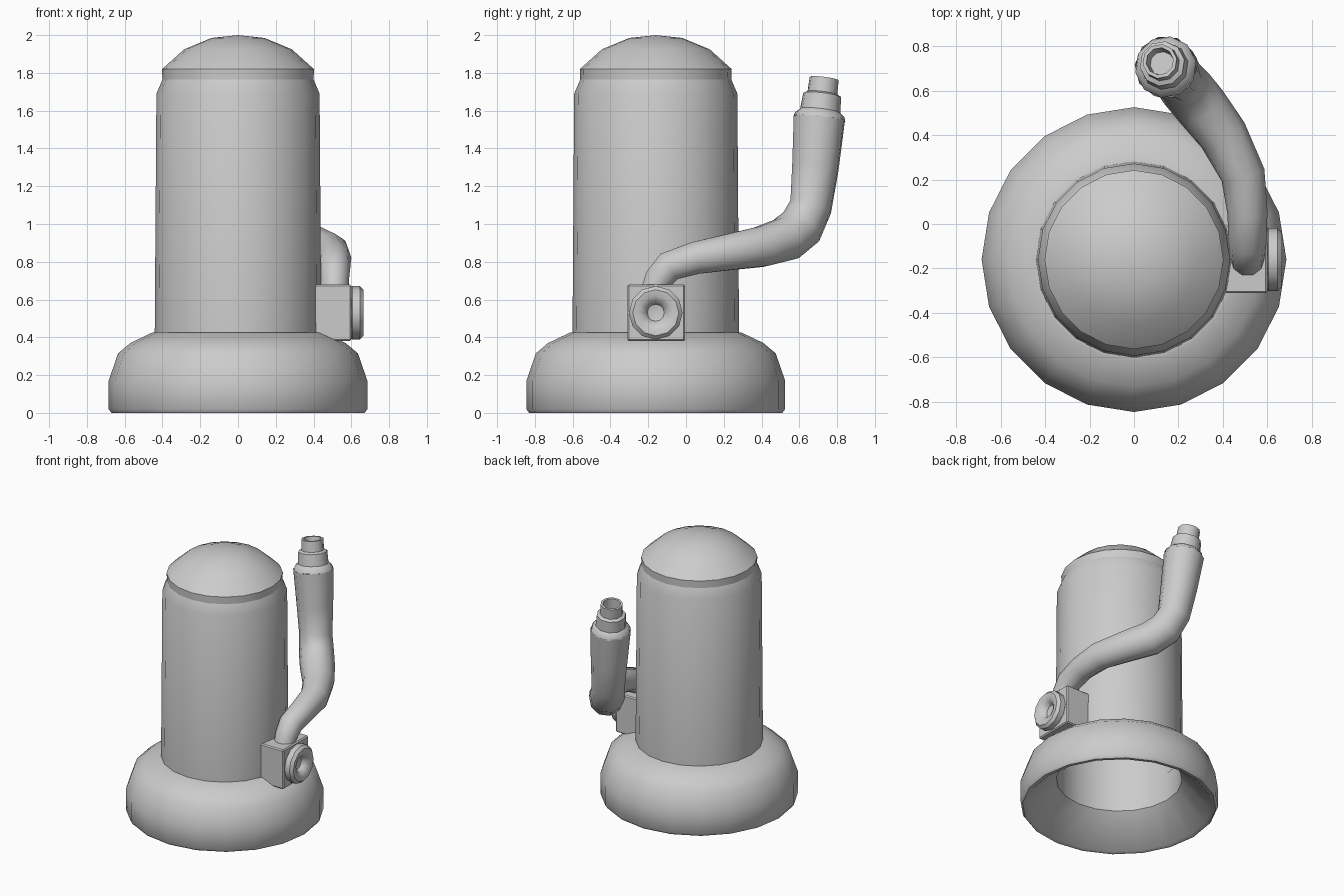
import bpy, bmesh, math
from mathutils import Vector, Matrix

if "Cube" in bpy.data.objects:
    bpy.data.objects.remove(bpy.data.objects["Cube"])


def finish(bm, name, angle=40, fix=False):
    if fix:
        bmesh.ops.recalc_face_normals(bm, faces=bm.faces[:])
    mesh = bpy.data.meshes.new(name)
    bm.to_mesh(mesh)
    bm.free()
    ob = bpy.data.objects.new(name, mesh)
    bpy.context.collection.objects.link(ob)
    bpy.ops.object.select_all(action='DESELECT')
    bpy.context.view_layer.objects.active = ob
    ob.select_set(True)
    bpy.ops.object.shade_smooth_by_angle(angle=math.radians(angle))
    return ob


def bridge(bm, a, b):
    n = len(a)
    for i in range(n):
        bm.faces.new((a[i], a[(i + 1) % n], b[(i + 1) % n], b[i]))


def lathe(name, profile, sides, matrix, closed=False, cap_end=False, angle=40):
    """Revolve (radius, height) points around the local z axis."""
    bm = bmesh.new()
    rings = []
    for r, h in profile:
        rings.append([bm.verts.new(matrix @ Vector((
            r * math.cos(math.tau * i / sides), r * math.sin(math.tau * i / sides), h)))
            for i in range(sides)])
    for a, b in zip(rings, rings[1:]):
        bridge(bm, a, b)
    if closed:
        bridge(bm, rings[-1], rings[0])
    if cap_end:
        centre = bm.verts.new(matrix @ Vector((0, 0, cap_end)))
        for i in range(sides):
            bm.faces.new((rings[-1][i], rings[-1][(i + 1) % sides], centre))
    return finish(bm, name, angle)


def tube(name, path, sides):
    """Sweep a circle along (x, y, z, radius) points."""
    bm = bmesh.new()
    pts = [Vector(p[:3]) for p in path]
    rings, side = [], Vector((1, 0, 0))
    for i, p in enumerate(pts):
        back = (p - pts[i - 1]).normalized() if i else Vector()
        ahead = (pts[i + 1] - p).normalized() if i + 1 < len(pts) else Vector()
        t = (back + ahead).normalized()
        side = (side - t * side.dot(t)).normalized()
        up = t.cross(side)
        r = path[i][3]
        rings.append([bm.verts.new(p + r * (side * math.cos(math.tau * k / sides)
                                            + up * math.sin(math.tau * k / sides)))
                      for k in range(sides)])
    for a, b in zip(rings, rings[1:]):
        bridge(bm, a, b)
    return finish(bm, name)


axis = Matrix.Translation((0, -0.16, 0))

# Flared base: hollow shell, open underneath
lathe("base_skirt", [(0.64, 0.005), (0.67, 0.0), (0.685, 0.02), (0.685, 0.17), (0.635, 0.315),
                     (0.57, 0.37), (0.455, 0.425), (0.435, 0.425), (0.435, 0.21)],
      20, axis, closed=True)

# Main cylinder with chamfered shoulder
lathe("tank_body", [(0.441, 0.41), (0.432, 1.69), (0.40, 1.765)], 20, axis)

# Domed lid
lathe("dome_lid", [(0.40, 1.76), (0.402, 1.82), (0.285, 1.925), (0.14, 1.985)],
      20, axis, cap_end=2.0)

# Valve block on the right side
bm = bmesh.new()
bmesh.ops.create_cube(bm, size=1, matrix=Matrix.Translation((0.5, -0.158, 0.53))
                      @ Matrix.Diagonal((0.2, 0.305, 0.30, 1)))
bmesh.ops.bevel(bm, geom=bm.edges[:], offset=0.008, segments=1, affect='EDGES')
finish(bm, "valve_block", 30)

# Dished knob on the valve
lathe("valve_knob", [(0.125, 0.59), (0.142, 0.605), (0.142, 0.645), (0.122, 0.665),
                     (0.09, 0.662), (0.06, 0.645), (0.045, 0.615)],
      12, Matrix.Translation((0, -0.16, 0.53)) @ Matrix.Rotation(math.pi / 2, 4, 'Y'),
      cap_end=0.605)

# Hose curling round the back and rising
tube("hose", [(0.51, -0.165, 0.65, 0.075), (0.51, -0.145, 0.71, 0.078),
              (0.51, -0.09, 0.775, 0.085), (0.51, 0.05, 0.82, 0.09),
              (0.49, 0.22, 0.85, 0.1), (0.40, 0.40, 0.88, 0.112),
              (0.30, 0.53, 0.92, 0.122), (0.235, 0.61, 0.985, 0.122),
              (0.195, 0.66, 1.09, 0.115), (0.17, 0.685, 1.3, 0.127),
              (0.142, 0.706, 1.56, 0.14)], 10)

# Stepped hollow nozzle on the hose end
start, tip = Vector((0.142, 0.706, 1.56)), Vector((0.115, 0.732, 1.775))
aim = Matrix.Translation(start) @ (tip - start).to_track_quat('Z', 'Y').to_matrix().to_4x4()
lathe("hose_nozzle", [(0.14, -0.005), (0.132, 0.02), (0.108, 0.04), (0.102, 0.125), (0.08, 0.135),
                      (0.078, 0.213), (0.062, 0.213), (0.055, 0.12)],
      10, aim, cap_end=0.12)
